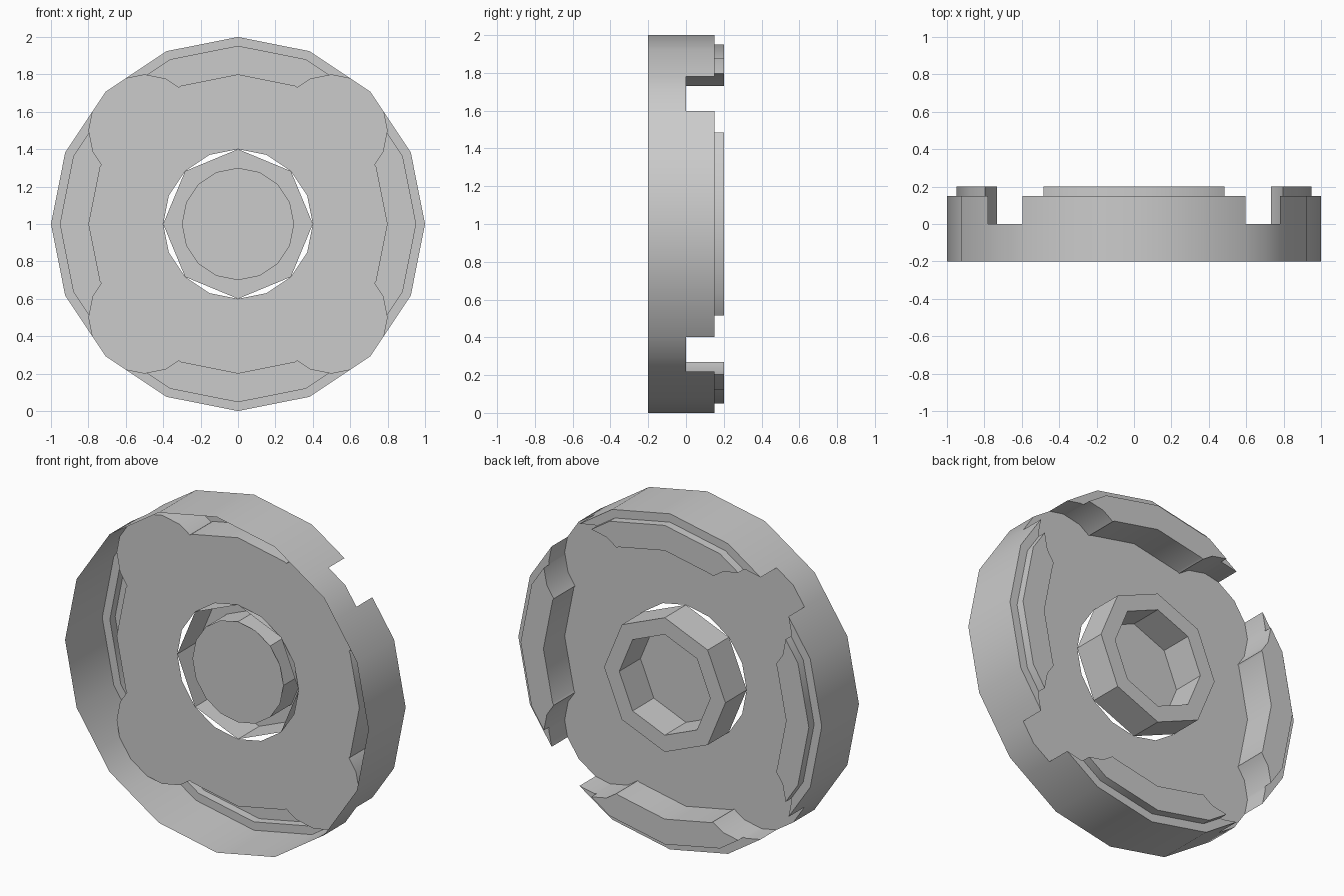
import bpy
import bmesh
from math import sin, cos, radians, pi
from mathutils import Vector, Matrix
from mathutils.geometry import intersect_line_line_2d as cross

cube = bpy.data.objects.get("Cube")
if cube:
    bpy.data.objects.remove(cube)

grey = bpy.data.materials.new("plain_grey")
grey.use_nodes = True
GREY = (0.6, 0.6, 0.6, 1)
grey.diffuse_color = GREY
grey.node_tree.nodes["Principled BSDF"].inputs["Base Color"].default_value = GREY

# Depths along y: front edge, plate, outer ledge, pad top
FRONT, PLATE, LEDGE, TOP = -0.2, 0.0, 0.15, 0.2


def polar(radius, step, sides=16, centre=(0, 0)):
    """Polygon corner, counted clockwise from the top."""
    a = 2 * pi * step / sides
    return Vector((centre[0] + radius * sin(a), centre[1] + radius * cos(a)))


def mirror(points):
    return [Vector((-p.x, p.y)) for p in reversed(points)]


def turn(points, quarter):
    spin = Matrix.Rotation(-quarter * pi / 2, 2)
    return [spin @ p for p in points]


def ngon(radius, sides):
    return [polar(radius, i, sides) for i in range(sides)]


def flat(bm, points, y):
    bm.faces.new([bm.verts.new((p.x, y, p.y + 1)) for p in points])


def wall(bm, path, y0, y1, closed=False):
    """Strip along a path; clockwise paths face outward."""
    ends = path[1:] + path[:1] if closed else path[1:]
    for a, b in zip(path, ends):
        corners = ((a, y0), (b, y0), (b, y1), (a, y1))
        bm.faces.new([bm.verts.new((p.x, y, p.y + 1)) for p, y in corners])


def finish(name, bm):
    bmesh.ops.remove_doubles(bm, verts=bm.verts, dist=0.0005)
    mesh = bpy.data.meshes.new(name)
    bm.to_mesh(mesh)
    bm.free()
    mesh.materials.append(grey)
    obj = bpy.data.objects.new(name, mesh)
    bpy.context.collection.objects.link(obj)
    bpy.ops.object.select_all(action='DESELECT')
    obj.select_set(True)
    bpy.context.view_layer.objects.active = obj
    bpy.ops.object.shade_smooth_by_angle(angle=radians(30))


# Outline of the round diagonal recess where it meets rim, step and inner edge
lobe = [polar(0.3, i, centre=(0.5, 0.5)) for i in (1, 0, -1, -2)]
rim_cut = cross(lobe[0], lobe[1], polar(1, 1), polar(1, 2))
step_cut = cross(lobe[1], lobe[2], polar(0.95, 1), polar(0.95, 2))
inner_cut = cross(lobe[2], lobe[3], polar(0.8, 1), polar(0.8, 2))

low_side = [rim_cut, lobe[1], step_cut]
high_side = [step_cut, lobe[2], inner_cut]
rim_half = [polar(1, 0), polar(1, 1), rim_cut]
step_half = [polar(0.95, 0), polar(0.95, 1), step_cut]
inner_half = [polar(0.8, 0), polar(0.8, 1), inner_cut]
rim_arc = mirror(rim_half)[:-1] + rim_half
step_arc = mirror(step_half)[:-1] + step_half
inner_arc = (mirror(inner_half)[:-1] + inner_half)[::-1]

# Thin outer band, lower across the four diagonal notches
bm = bmesh.new()
notch = [rim_cut, polar(1, 2)] + turn(mirror([rim_cut]), 1)
for q in range(4):
    arc = turn(rim_arc, q)
    wall(bm, arc, FRONT, PLATE)
    wall(bm, arc, PLATE, LEDGE)
    wall(bm, turn(notch, q), FRONT, PLATE)
finish("outer_rim", bm)

# Recessed plate with a central hole, one face per quarter
bm = bmesh.new()
half = inner_half + [lobe[2], step_cut, lobe[1], rim_cut]
quarter = half + [polar(1, 2)] + turn(mirror(half), 1)
quarter += [polar(0.4, i) for i in range(4, -1, -1)]
for q in range(4):
    flat(bm, turn(quarter, q), PLATE)
finish("face_plate", bm)

# Four stepped pads, hollow from the front
ledge = rim_arc + low_side[1:2] + step_arc[::-1] + mirror(low_side[1:2])
cap = step_arc + high_side[1:2] + inner_arc + mirror(high_side[1:2])
for q, name in enumerate(("top", "left", "bottom", "right")):
    bm = bmesh.new()
    flat(bm, turn(ledge, q), LEDGE)
    flat(bm, turn(cap, q), TOP)
    wall(bm, turn(step_arc, q), LEDGE, TOP)
    wall(bm, turn(inner_arc, q), PLATE, TOP)
    for side, height in ((low_side, LEDGE), (high_side, TOP)):
        wall(bm, turn(side, q), PLATE, height)
        wall(bm, turn(mirror(side), q), PLATE, height)
    finish(name + "_pad", bm)

# Octagonal hub ring, hollow from the front
bm = bmesh.new()
outer, inner = ngon(0.4, 8), ngon(0.3, 8)
wall(bm, outer, PLATE, TOP, closed=True)
wall(bm, inner[::-1], PLATE, TOP, closed=True)
for i in range(8):
    j = (i + 1) % 8
    flat(bm, [outer[i], outer[j], inner[j], inner[i]], TOP)
finish("hub_ring", bm)

# Disc closing the hub
bm = bmesh.new()
flat(bm, ngon(0.3, 16), PLATE)
finish("hub_disc", bm)
